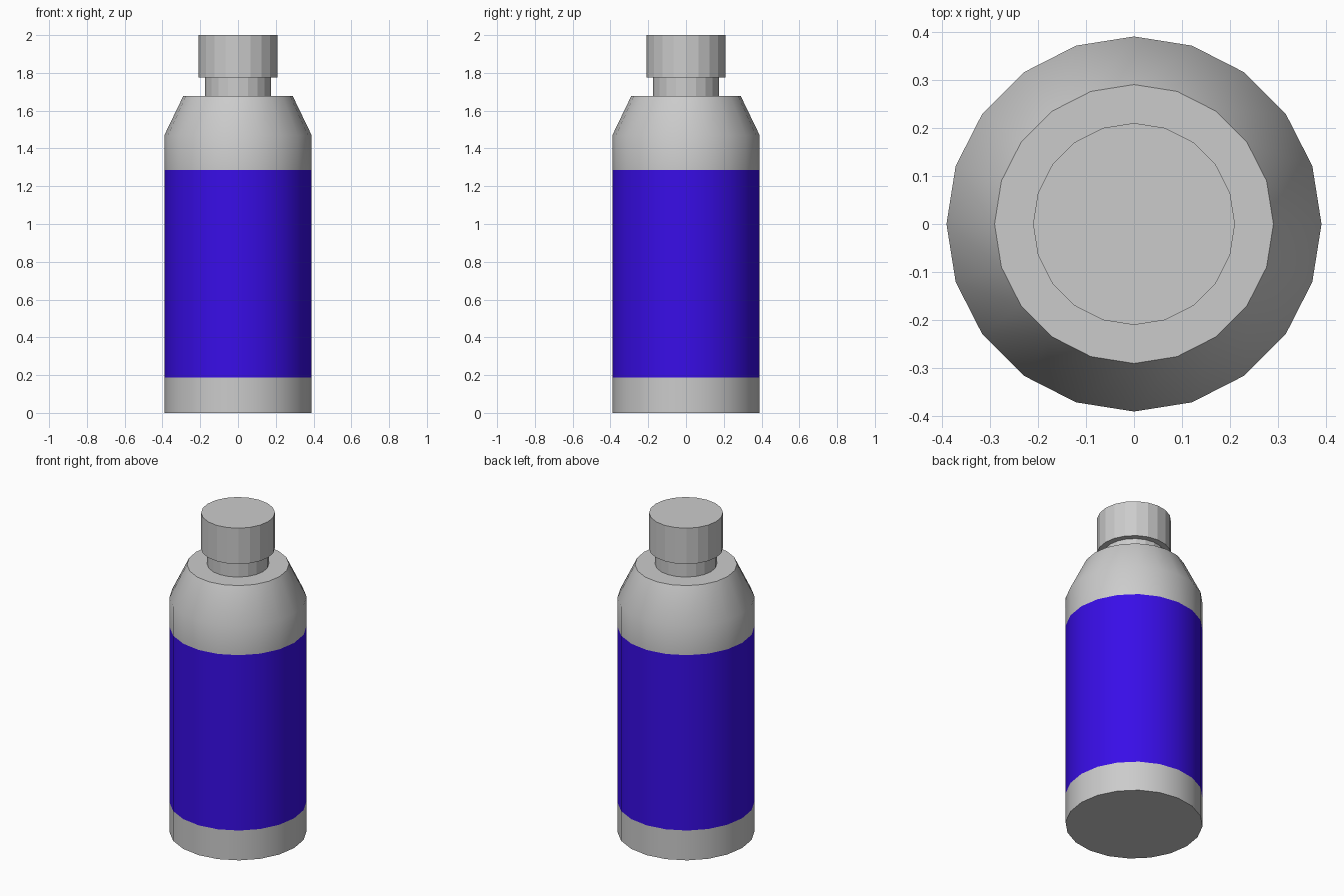
import bpy, bmesh
from math import cos, sin, tau, radians

if "Cube" in bpy.data.objects:
    bpy.data.objects.remove(bpy.data.objects["Cube"])

SIDES = 20


def lathe(name, profile, smooth):
    """Revolve (radius, z) points around z and close both ends."""
    bm = bmesh.new()
    rings = [[bm.verts.new((r * cos(tau * i / SIDES), r * sin(tau * i / SIDES), z))
              for i in range(SIDES)] for r, z in profile]
    for a, b in zip(rings, rings[1:]):
        for i in range(SIDES):
            j = (i + 1) % SIDES
            bm.faces.new((a[i], a[j], b[j], b[i]))
    bm.faces.new(rings[0][::-1])
    bm.faces.new(rings[-1])
    mesh = bpy.data.meshes.new(name)
    bm.to_mesh(mesh)
    bm.free()
    obj = bpy.data.objects.new(name, mesh)
    bpy.context.collection.objects.link(obj)
    if smooth:
        bpy.ops.object.select_all(action='DESELECT')
        bpy.context.view_layer.objects.active = obj
        obj.select_set(True)
        bpy.ops.object.shade_smooth_by_angle(angle=radians(40))
    return obj


# Body with straight wall and tapered shoulder
body = lathe("bottle_body", [(0.39, 0), (0.39, 0.187), (0.39, 1.287),
                             (0.39, 1.47), (0.29, 1.677)], True)

# Blue label band painted on the wall
body.data.materials.append(bpy.data.materials.new("plain_grey"))
blue = bpy.data.materials.new("label_blue")
blue.diffuse_color = (0.04, 0.004, 0.8, 1)
blue.use_nodes = True
blue.node_tree.nodes["Principled BSDF"].inputs["Base Color"].default_value = blue.diffuse_color
body.data.materials.append(blue)
for face in body.data.polygons:
    if abs(face.normal.z) < 0.1 and 0.2 < face.center.z < 1.2:
        face.material_index = 1

# Faceted neck and cap
lathe("bottle_neck", [(0.175, 1.677), (0.175, 1.775)], False)
lathe("bottle_cap", [(0.21, 1.775), (0.21, 2.0)], False)
